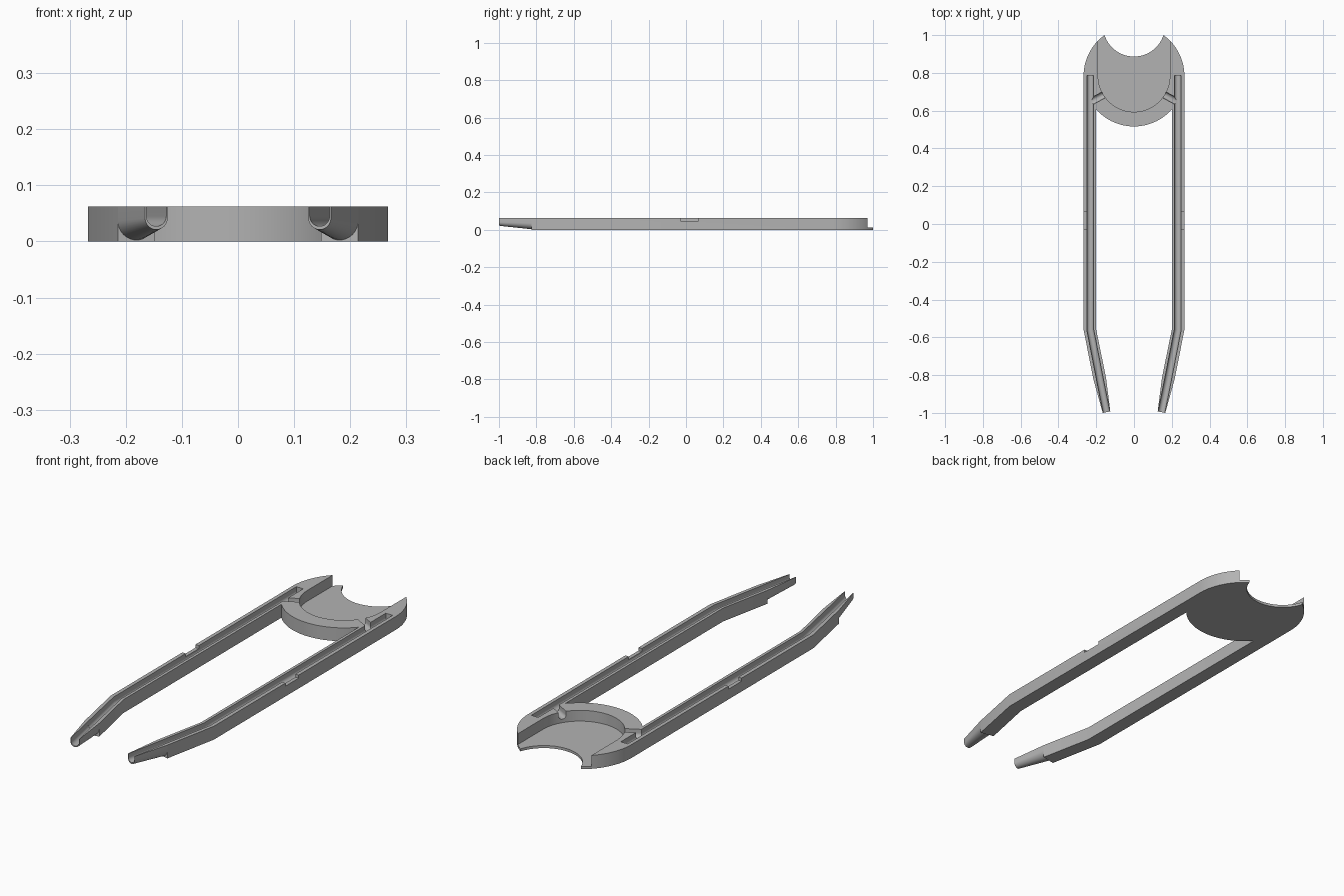
import bpy, bmesh
from math import sin, cos, pi, atan2
from mathutils import Vector

if "Cube" in bpy.data.objects:
    bpy.data.objects.remove(bpy.data.objects["Cube"], do_unlink=True)

H = 0.0625                      # overall height
HEAD_Y, HEAD_R = 0.7835, 0.267  # rounded head
POCKET_R, FLOOR = 0.19, 0.012   # recess in the head
BITE_Y, BITE_R = 1.0505, 0.164  # round bite in the open end
ARM_IN, BEND_Y = 0.2, -0.56     # inner edge of arm, where it bends
GROOVE_X, GROOVE_R, GROOVE_Z = 0.2315, 0.018, 0.045

gray = bpy.data.materials.new("gray")
gray.use_nodes = True
gray.diffuse_color = (0.45, 0.45, 0.45, 1)
gray.node_tree.nodes["Principled BSDF"].inputs["Base Color"].default_value = gray.diffuse_color


def loft(name, rings):
    """Bridge matching rings of points and cap both ends."""
    bm = bmesh.new()
    loops = [[bm.verts.new(p) for p in ring] for ring in rings]
    n = len(loops[0])
    for a, b in zip(loops, loops[1:]):
        for i in range(n):
            j = (i + 1) % n
            bm.faces.new((a[i], a[j], b[j], b[i]))
    bm.faces.new(loops[0])
    bm.faces.new(loops[-1])
    bmesh.ops.recalc_face_normals(bm, faces=bm.faces)
    mesh = bpy.data.meshes.new(name)
    bm.to_mesh(mesh)
    bm.free()
    mesh.materials.append(gray)
    ob = bpy.data.objects.new(name, mesh)
    bpy.context.collection.objects.link(ob)
    return ob


def prism(name, outline, z0, z1):
    return loft(name, [[(x, y, z) for x, y in outline] for z in (z0, z1)])


def arc(cy, r, a0, a1, n):
    return [(r * cos(a0 + (a1 - a0) * i / n), cy + r * sin(a0 + (a1 - a0) * i / n))
            for i in range(n + 1)]


def u_ring(centre, across, r, zc, top, n=20):
    """Round-bottomed U section, from one top edge to the other."""
    flat = [(r, top)] + [(r * cos(t), zc + r * sin(t))
                         for t in (-pi * i / n for i in range(n + 1))] + [(-r, top)]
    return [(centre.x + across.x * u, centre.y + across.y * u, z) for u, z in flat]


def flip(ring, side):
    return [(side * p[0], *p[1:]) for p in ring]


# Arm directions past the bend
arm_half = (HEAD_R - ARM_IN) / 2
shoulder = Vector((0.181, -0.82))
tip_end = Vector((0.1455, -0.996))
along = (tip_end - shoulder).normalized()
across = Vector((-along.y, along.x))
outer, inner = shoulder + across * arm_half, shoulder - across * arm_half

# Frame: head and both arms as one outline
up = (2 * HEAD_R ** 2 - BITE_R ** 2) / (2 * HEAD_R)
side_x = (HEAD_R ** 2 - up ** 2) ** 0.5
corner_y = HEAD_Y + up
inner_a = atan2(-(HEAD_R ** 2 - ARM_IN ** 2) ** 0.5, ARM_IN)
half = arc(BITE_Y, BITE_R, -pi / 2, atan2(corner_y - BITE_Y, side_x), 16)
half += arc(HEAD_Y, HEAD_R, atan2(up, side_x), 0, 18)[1:]
half += [(HEAD_R, BEND_Y), tuple(outer), tuple(inner), (ARM_IN, BEND_Y)]
half += arc(HEAD_Y, HEAD_R, inner_a, -pi / 2, 18)
outline = half + [(-x, y) for x, y in reversed(half[1:-1])]
frame = prism("frame", outline, 0, H)

# Cutters: head pocket, wire grooves, side channels, rim notches
pocket = [(POCKET_R, 1.2)] + arc(HEAD_Y, POCKET_R, 0, -pi, 48) + [(-POCKET_R, 1.2)]
cutters = [prism("pocket_cutter", pocket, FLOOR, 0.1)]
X = Vector((1, 0))
mitre = (X + across).normalized()
chan_a, chan_b = Vector((0.2315, 0.645)), Vector((0.14, 0.695))
chan_dir = (chan_b - chan_a).normalized()
chan_across = Vector((-chan_dir.y, chan_dir.x))
for side in (1, -1):
    rings = [u_ring(c, n, GROOVE_R, GROOVE_Z, 0.1) for c, n in (
        (Vector((GROOVE_X, 0.787)), X),
        (Vector((GROOVE_X, BEND_Y)), mitre),
        (shoulder + along * 0.03, across))]
    cutters.append(loft("groove_cutter", [flip(r, side) for r in rings]))
    rings = [u_ring(c, chan_across, 0.0175, GROOVE_Z + 0.0005, 0.09) for c in (chan_a, chan_b)]
    cutters.append(loft("channel_cutter", [flip(r, side) for r in rings]))
    notch = [(GROOVE_X, -0.03), (0.3, -0.03), (0.3, 0.067), (GROOVE_X, 0.067)]
    cutters.append(prism("notch_cutter", flip(notch, side), 0.048, 0.11))

bpy.context.view_layer.objects.active = frame
for cutter in cutters:
    cutter.hide_render = True
    mod = frame.modifiers.new("cut", "BOOLEAN")
    mod.operation, mod.solver, mod.object = "DIFFERENCE", "EXACT", cutter
    bpy.ops.object.modifier_apply(modifier=mod.name)
    bpy.data.objects.remove(cutter, do_unlink=True)

# Tapered open tips
parts = [frame]
for side, name in ((1, "left_tip"), (-1, "right_tip")):
    rings = []
    for c, r, zc in ((shoulder, arm_half, 0.036), (tip_end, 0.0205, 0.0415)):
        ring = u_ring(c, across, r, zc, H)
        ring += reversed(u_ring(c, across, GROOVE_R, GROOVE_Z, H))
        rings.append(flip(ring, side))
    parts.append(loft(name, rings))

# Smooth curved walls, keep edges crisp
bpy.ops.object.select_all(action="DESELECT")
for ob in parts:
    ob.select_set(True)
bpy.ops.object.shade_smooth_by_angle(angle=pi / 6)
